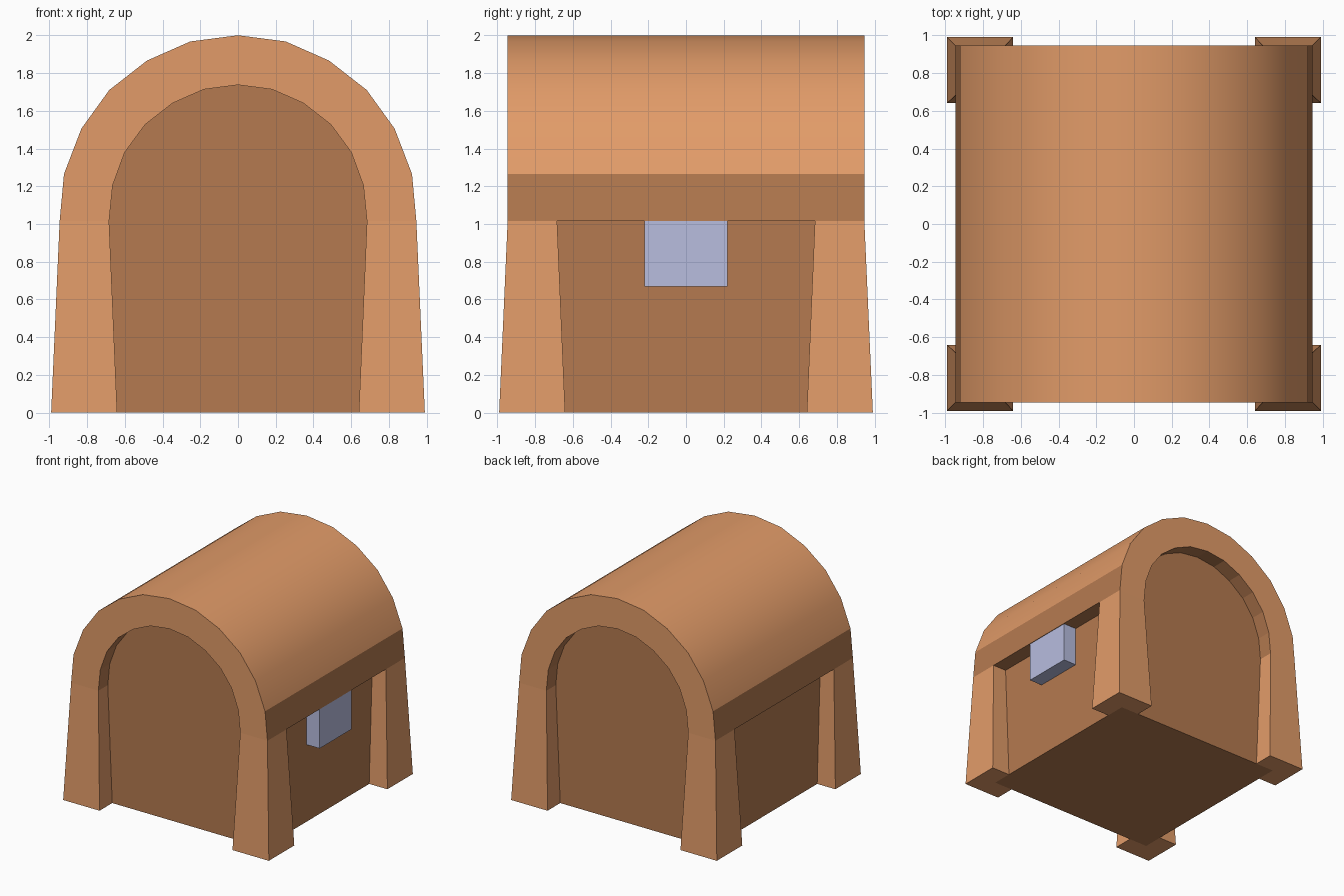
import bpy, bmesh

if "Cube" in bpy.data.objects:
    bpy.data.objects.remove(bpy.data.objects["Cube"])


def material(name, color):
    m = bpy.data.materials.new(name)
    m.diffuse_color = (*color, 1)
    m.use_nodes = True
    m.node_tree.nodes["Principled BSDF"].inputs["Base Color"].default_value = m.diffuse_color
    return m


CLAY = material("clay", (0.76, 0.33, 0.14))
DARK = material("dark_clay", (0.46, 0.195, 0.08))
GLASS = material("pale_glass", (0.48, 0.51, 0.74))

SPRING = 1.015   # height where the arch starts
WALL = 0.815     # recessed wall plane
END = 0.945      # roof half length


def finish(name, bm, *mats):
    bmesh.ops.recalc_face_normals(bm, faces=bm.faces)
    me = bpy.data.meshes.new(name)
    bm.to_mesh(me)
    bm.free()
    for m in mats:
        me.materials.append(m)
    ob = bpy.data.objects.new(name, me)
    bpy.context.collection.objects.link(ob)
    return ob


def mirrored(half):
    """Right half of a profile, springing to apex, continued down the left."""
    return half + [(-x, z) for x, z in reversed(half[:-1])]


outer = mirrored([(END, SPRING), (0.922, 1.265), (0.83, 1.505), (0.682, 1.71),
                  (0.482, 1.866), (0.253, 1.967), (0, 2.0)])
inner = mirrored([(0.683, SPRING), (0.664, 1.205), (0.6, 1.38), (0.492, 1.527),
                  (0.347, 1.64), (0.182, 1.713), (0, 1.737)])

# Barrel roof: arched shell, smooth on top, with flat dark eaves and underside
bm = bmesh.new()
rows = [[bm.verts.new((x, y, z)) for x, z in profile]
        for profile in (outer, inner) for y in (-END, END)]
of, ob_, inf, inb = rows
last = len(outer) - 2
for i in range(last + 1):
    j = i + 1
    top = bm.faces.new((of[i], of[j], ob_[j], ob_[i]))
    under = bm.faces.new((inf[i], inb[i], inb[j], inf[j]))
    bm.faces.new((of[i], inf[i], inf[j], of[j]))
    bm.faces.new((ob_[i], ob_[j], inb[j], inb[i]))
    eave = i in (0, last)
    top.smooth = not eave
    top.material_index = int(eave)
    under.material_index = 1
for i in (0, -1):
    bm.faces.new((of[i], ob_[i], inb[i], inf[i])).material_index = 1
finish("barrel_roof", bm, CLAY, DARK)

# Recessed walls: one solid with arched front and back
bm = bmesh.new()
profile = [(WALL, 0), (WALL, SPRING)] + inner + [(-WALL, SPRING), (-WALL, 0)]
face = bm.faces.new([bm.verts.new((x, -WALL, z)) for x, z in profile])
ext = bmesh.ops.extrude_face_region(bm, geom=[face], use_keep_orig=True)
bmesh.ops.translate(bm, vec=(0, 2 * WALL, 0),
                    verts=[v for v in ext["geom"] if isinstance(v, bmesh.types.BMVert)])
finish("walls", bm, DARK)


# Four tapered corner posts
def post(name, sx, sy):
    bm = bmesh.new()
    bmesh.ops.create_cube(bm, size=1)
    for v in bm.verts:
        low, high, z = (0.64, 0.99, 0) if v.co.z < 0 else (0.683, END, SPRING)
        x = high if v.co.x > 0 else low
        y = high if v.co.y > 0 else low
        v.co = (sx * x, sy * y, z)
    finish(name, bm, CLAY)


for sx, side in ((-1, "left"), (1, "right")):
    for sy, end in ((-1, "front"), (1, "back")):
        post(f"{end}_{side}_post", sx, sy)

# Window box under the right eave
bm = bmesh.new()
bmesh.ops.create_cube(bm, size=1)
for v in bm.verts:
    v.co = (0.94 if v.co.x > 0 else 0.78, v.co.y * 0.44,
            SPRING if v.co.z > 0 else 0.67)
finish("side_window", bm, GLASS)
